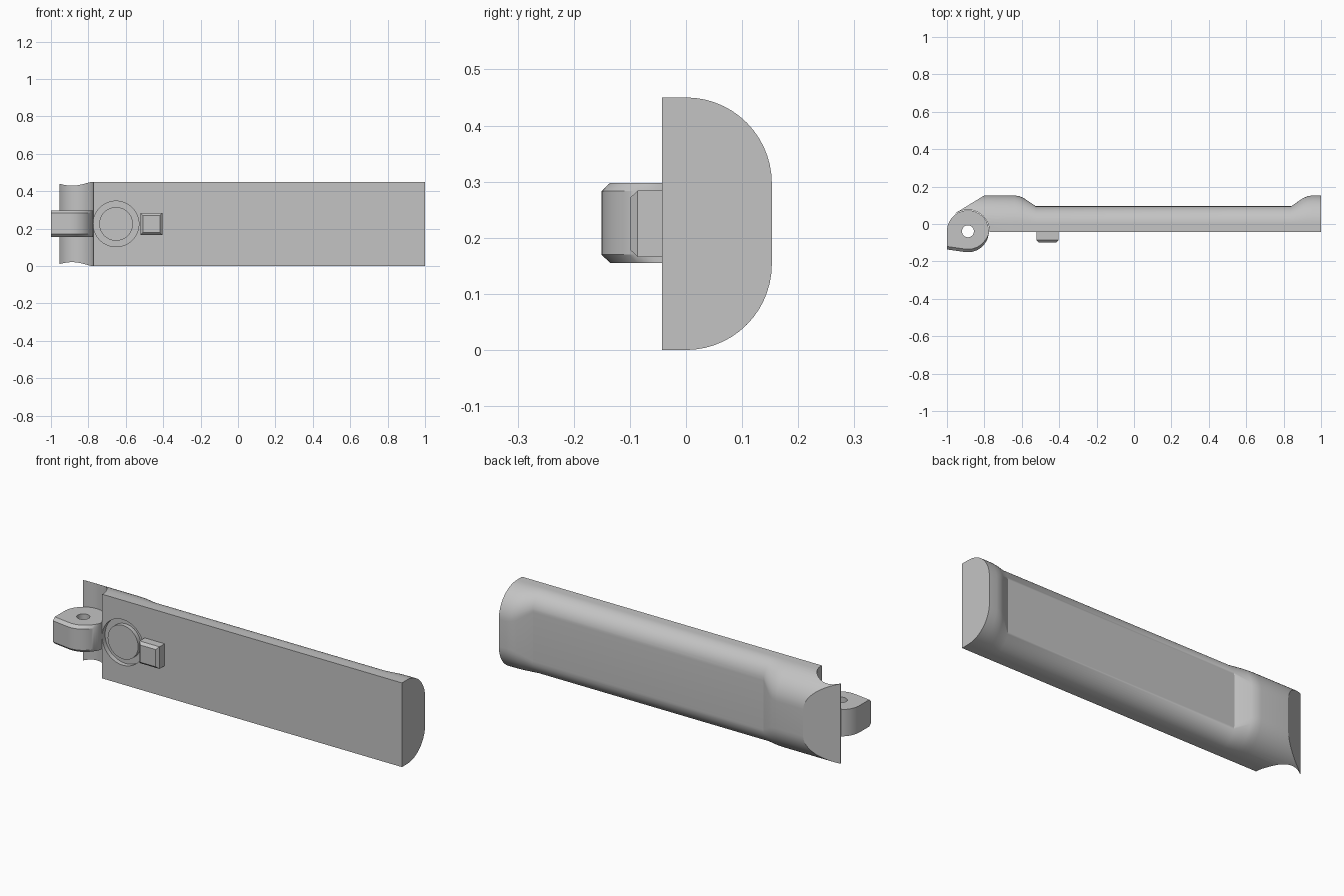
import bpy, bmesh, math
from mathutils import Vector, Matrix

if "Cube" in bpy.data.objects:
    bpy.data.objects.remove(bpy.data.objects["Cube"])

grey = bpy.data.materials.new("plain grey")
grey.use_nodes = True
colour = (0.55, 0.55, 0.55, 1)
grey.diffuse_color = colour
grey.node_tree.nodes["Principled BSDF"].inputs["Base Color"].default_value = colour

HEIGHT, FRONT = 0.45, -0.043
MID = HEIGHT / 2
HINGE = Vector((-0.888, -0.039, MID))


def finish(name, bm):
    bmesh.ops.recalc_face_normals(bm, faces=bm.faces)
    mesh = bpy.data.meshes.new(name)
    bm.to_mesh(mesh)
    bm.free()
    mesh.materials.append(grey)
    obj = bpy.data.objects.new(name, mesh)
    bpy.context.collection.objects.link(obj)
    return obj


def activate(obj):
    bpy.ops.object.select_all(action='DESELECT')
    obj.select_set(True)
    bpy.context.view_layer.objects.active = obj


def smooth(obj, degrees=28):
    activate(obj)
    bpy.ops.object.shade_smooth_by_angle(angle=math.radians(degrees))


def loft(name, rings):
    """Skin a list of equal-length closed rings and cap both ends."""
    bm = bmesh.new()
    loops = [[bm.verts.new(p) for p in ring] for ring in rings]
    for a, b in zip(loops, loops[1:]):
        for i in range(len(a)):
            j = (i + 1) % len(a)
            bm.faces.new((a[i], a[j], b[j], b[i]))
    bm.faces.new(loops[0])
    bm.faces.new(loops[-1])
    return finish(name, bm)


def cylinder(name, centre, radius, depth, axis='Z', sides=64):
    bm = bmesh.new()
    turn = Matrix.Rotation(math.pi / 2, 4, 'X') if axis == 'Y' else Matrix()
    bmesh.ops.create_cone(bm, cap_ends=True, segments=sides, radius1=radius, radius2=radius,
                          depth=depth, matrix=Matrix.Translation(centre) @ turn)
    return finish(name, bm)


def cut(obj, cutter):
    cutter.hide_render = True
    mod = obj.modifiers.new("cut", 'BOOLEAN')
    mod.operation, mod.solver, mod.object = 'DIFFERENCE', 'EXACT', cutter
    activate(obj)
    bpy.ops.object.modifier_apply(modifier=mod.name)
    bpy.data.objects.remove(cutter)


def d_section(x, back, steps=14):
    """Flat front, back corners rounded by the depth of the back."""
    ring = [(x, FRONT, 0)]
    for i in range(steps + 1):
        a = math.pi / 2 * i / steps
        ring.append((x, back * math.sin(a), back * (1 - math.cos(a))))
    return ring + [(px, y, HEIGHT - z) for px, y, z in reversed(ring)]


# Body: thick at both ends, slimmer along the grip
THICK, THIN = 0.153, 0.095
stations = [(-0.955, THICK), (-0.64, THICK), (-0.615, 0.149), (-0.59, 0.139), (-0.525, THIN),
            (0.84, THIN), (0.905, 0.139), (0.93, 0.149), (0.955, THICK), (1.0, THICK)]
body = loft("body", [d_section(x, back) for x, back in stations])

# Slanted back corner near the hinge
bm = bmesh.new()
bm.from_mesh(body.data)
sliced = bmesh.ops.bisect_plane(bm, geom=bm.verts[:] + bm.edges[:] + bm.faces[:],
                                plane_co=(-0.80, THICK, 0), plane_no=(-0.092, 0.15, 0),
                                clear_outer=True)
rim = [e for e in sliced["geom_cut"] if isinstance(e, bmesh.types.BMEdge)]
bmesh.ops.holes_fill(bm, edges=rim)
bmesh.ops.recalc_face_normals(bm, faces=bm.faces)
bm.to_mesh(body.data)
bm.free()

# Round hinge hollow and dial recess
DIAL = Vector((-0.652, FRONT, MID))
cut(body, cylinder("hinge_cutter", HINGE, 0.115, 1))
cut(body, cylinder("dial_cutter", DIAL, 0.122, 0.05, 'Y'))
smooth(body)

# Dial disc standing inside its recess
dial = cylinder("dial", DIAL + Vector((0, 0.018, 0)), 0.09, 0.032, 'Y')
smooth(dial)

# Hinge lug: round knuckle with a squared front corner
R = 0.112
outline = [(HINGE.x + R * math.cos(a), HINGE.y + R * math.sin(a))
           for a in (math.radians(-98 + 278 * i / 48) for i in range(49))]
outline.append((-1.0, -0.136))


def lug_ring(z, inset):
    return [(x, y + inset * max(0, min(1, (HINGE.y - y) / 0.06)), z) for x, y in outline]


lug = loft("hinge_lug", [lug_ring(0.155, 0.016), lug_ring(0.17, 0),
                         lug_ring(0.283, 0), lug_ring(0.298, 0.016)])
cut(lug, cylinder("pin_cutter", HINGE, 0.032, 1, sides=40))
smooth(lug)


# Square button with chamfered face
def square(y, half):
    return [(-0.463 + sx * half, y, MID + sz * half)
            for sx, sz in ((-1, -1), (1, -1), (1, 1), (-1, 1))]


loft("button", [square(FRONT + 0.01, 0.059), square(-0.086, 0.059), square(-0.1, 0.046)])
